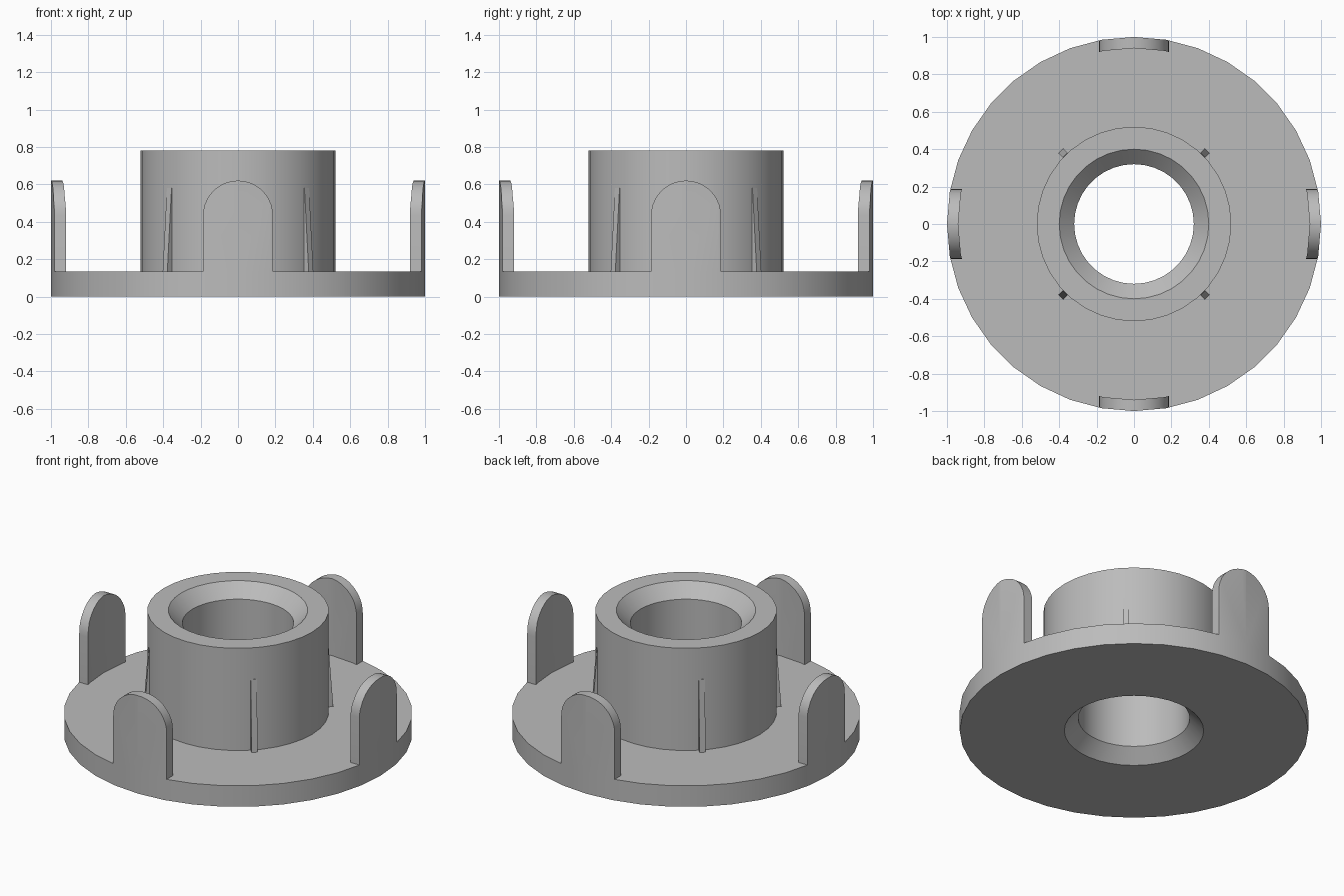
import bpy, math
from mathutils import Matrix

if "Cube" in bpy.data.objects:
    bpy.data.objects.remove(bpy.data.objects["Cube"])

SIDES = 36
BASE_TOP, HUB_TOP, HUB_R = 0.133, 0.78, 0.52
TAB_HALF, TAB_TOP, TAB_INNER = 0.187, 0.62, 0.94

grey = bpy.data.materials.new("light grey plastic")
grey.diffuse_color = (0.5, 0.5, 0.5, 1)
grey.use_nodes = True
grey.node_tree.nodes["Principled BSDF"].inputs["Base Color"].default_value = (0.5, 0.5, 0.5, 1)


def make(name, verts, faces):
    mesh = bpy.data.meshes.new(name)
    mesh.from_pydata(verts, [], faces)
    mesh.materials.append(grey)
    obj = bpy.data.objects.new(name, mesh)
    bpy.context.collection.objects.link(obj)
    return obj


def lathe(name, profile):
    """Spin a closed counter-clockwise (radius, height) profile around z."""
    n = len(profile)
    verts = [(r * math.cos(a), r * math.sin(a), z)
             for a in (math.tau * s / SIDES for s in range(SIDES))
             for r, z in profile]
    faces = []
    for s in range(SIDES):
        t = (s + 1) % SIDES
        for i in range(n):
            j = (i + 1) % n
            faces.append((s * n + i, t * n + i, t * n + j, s * n + j))
    return make(name, verts, faces)


def prism(name, outline, y0, y1):
    """Extrude a counter-clockwise (x, z) outline from y0 to y1."""
    n = len(outline)
    verts = [(x, y, z) for y in (y0, y1) for x, z in outline]
    faces = [tuple(range(n)), tuple(reversed(range(n, 2 * n)))]
    faces += [(i, n + i, n + (i + 1) % n, (i + 1) % n) for i in range(n)]
    return make(name, verts, faces)


def smooth(obj):
    bpy.ops.object.select_all(action="DESELECT")
    obj.select_set(True)
    bpy.context.view_layer.objects.active = obj
    bpy.ops.object.shade_smooth_by_angle(angle=math.radians(30))


# Flange and hub with a bore chamfered at both ends
body = lathe("flanged_hub", [
    (0.40, 0), (1, 0), (1, BASE_TOP), (HUB_R, BASE_TOP), (HUB_R, HUB_TOP),
    (0.40, HUB_TOP), (0.32, HUB_TOP - 0.08), (0.32, 0.08)])
smooth(body)

# Round-topped rim tab: a slice of the rim wall trimmed by an arch
tab = lathe("front_tab", [(TAB_INNER, BASE_TOP), (1, BASE_TOP), (1, 0.7), (TAB_INNER, 0.7)])
arch = [(-TAB_HALF, 0.0), (TAB_HALF, 0.0)]
arch += [(TAB_HALF * math.cos(a), TAB_TOP - TAB_HALF + TAB_HALF * math.sin(a))
         for a in (math.pi * i / 20 for i in range(21))]
cutter = prism("arch_cutter", arch, -1.2, -0.5)
cut = tab.modifiers.new("arch", "BOOLEAN")
cut.operation, cut.solver, cut.object = "INTERSECT", "EXACT", cutter
bpy.context.view_layer.update()
trimmed = bpy.data.meshes.new_from_object(
    tab.evaluated_get(bpy.context.evaluated_depsgraph_get()))
tab.modifiers.clear()
tab.data = trimmed
bpy.data.objects.remove(cutter)
smooth(tab)

for k, side in enumerate(("left", "back", "right"), 1):
    copy = bpy.data.objects.new(side + "_tab", tab.data.copy())
    copy.data.transform(Matrix.Rotation(k * math.pi / 2, 4, "Z"))
    bpy.context.collection.objects.link(copy)

# Tapered crush ribs on the hub diagonals
for k, side in enumerate(("back_left", "back_right", "front_right", "front_left")):
    rib = prism(side + "_rib", [
        (HUB_R - 0.03, BASE_TOP), (HUB_R + 0.032, BASE_TOP),
        (HUB_R, 0.58), (HUB_R - 0.03, 0.58)], -0.0175, 0.0175)
    rib.data.transform(Matrix.Rotation(math.pi / 4 + k * math.pi / 2, 4, "Z"))
